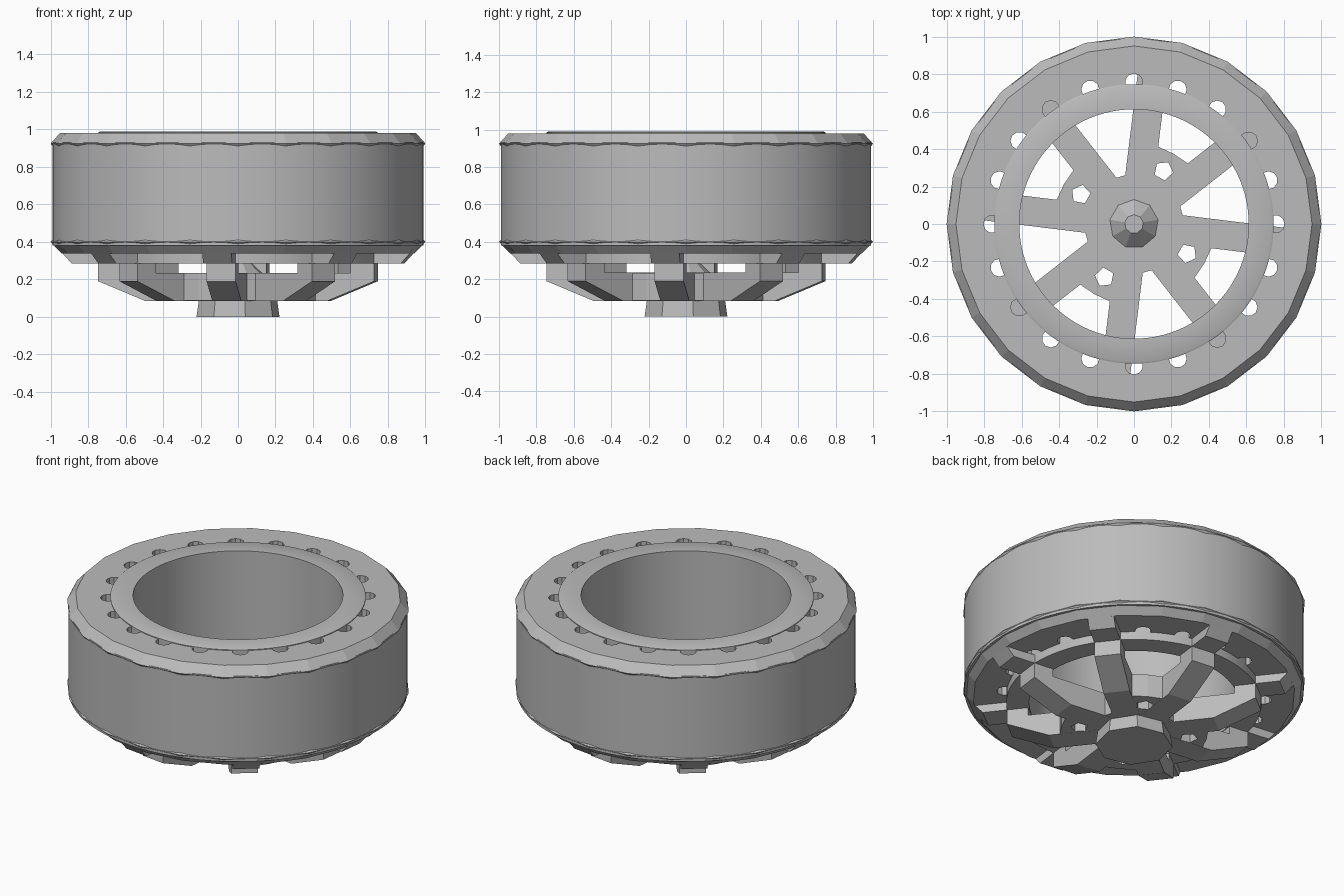
import bpy
import bmesh
from math import sin, cos, pi, radians

cube = bpy.data.objects.get("Cube")
if cube:
    bpy.data.objects.remove(cube, do_unlink=True)

GREY = (0.5, 0.5, 0.5, 1.0)
metal = bpy.data.materials.new("mid grey metal")
metal.use_nodes = True
metal.diffuse_color = GREY
metal.node_tree.nodes["Principled BSDF"].inputs["Base Color"].default_value = GREY


def polar(r, angle, z):
    return (r * cos(angle), r * sin(angle), z)


def finish(name, bm, smooth=None):
    bmesh.ops.recalc_face_normals(bm, faces=bm.faces)
    mesh = bpy.data.meshes.new(name)
    bm.to_mesh(mesh)
    bm.free()
    mesh.materials.append(metal)
    if smooth:
        mesh.shade_smooth()
        mesh.set_sharp_from_angle(angle=radians(smooth))
    obj = bpy.data.objects.new(name, mesh)
    bpy.context.collection.objects.link(obj)
    return obj


def lathe(name, profile, sides, smooth=None):
    """Revolve a closed (radius, height) profile round z."""
    bm = bmesh.new()
    loops = [[bm.verts.new(polar(r, 2 * pi * i / sides, z)) for r, z in profile]
             for i in range(sides)]
    count = len(profile)
    for i in range(sides):
        a, b = loops[i], loops[(i + 1) % sides]
        for j in range(count):
            k = (j + 1) % count
            bm.faces.new((a[j], b[j], b[k], a[k]))
    return finish(name, bm, smooth)


def add_prism(bm, bottom, top):
    """Close two matching rings of points into a solid."""
    low = [bm.verts.new(p) for p in bottom]
    high = [bm.verts.new(p) for p in top]
    bm.faces.new(low[::-1])
    bm.faces.new(high)
    for i in range(len(low)):
        j = (i + 1) % len(low)
        bm.faces.new((low[i], low[j], high[j], high[i]))


def frustum(name, sides, r0, z0, r1, z1, turn=0.0):
    bm = bmesh.new()
    steps = [turn + 2 * pi * i / sides for i in range(sides)]
    add_prism(bm, [polar(r0, a, z0) for a in steps], [polar(r1, a, z1) for a in steps])
    return finish(name, bm)


def hole_cutter(name, count, start, distance, radius, sides):
    """A ring of upright pegs used only for cutting."""
    bm = bmesh.new()
    for k in range(count):
        turn = start + 2 * pi * k / count
        cx, cy, _ = polar(distance, turn, 0)
        rings = [[(cx + radius * cos(turn + 2 * pi * i / sides),
                   cy + radius * sin(turn + 2 * pi * i / sides), z)
                  for i in range(sides)] for z in (-0.5, 1.5)]
        add_prism(bm, *rings)
    obj = finish(name, bm)
    obj.hide_render = True
    obj.hide_viewport = True
    return obj


def cut(obj, cutter):
    mod = obj.modifiers.new("holes", "BOOLEAN")
    mod.operation = "DIFFERENCE"
    mod.solver = "EXACT"
    mod.object = cutter


# Outer drum and inner tube
lathe("outer_drum", [(0.99, 0.38), (0.99, 0.93), (0.94, 0.93), (0.94, 0.38)], 96, 30)
lathe("inner_tube", [(0.745, 0.285), (0.745, 0.985), (0.735, 0.99),
                     (0.612, 0.99), (0.612, 0.285)], 96, 30)

# Faceted rims with a ring of scalloped holes
notches = hole_cutter("rim_hole_cutter", 20, 0, 0.755, 0.048, 10)
upper = lathe("upper_rim", [(0.74, 0.905), (0.985, 0.905), (1.0, 0.925),
                            (0.95, 0.98), (0.74, 0.98)], 24)
lower = lathe("lower_rim", [(0.74, 0.415), (0.985, 0.415), (1.0, 0.4),
                            (0.94, 0.337), (0.74, 0.337)], 24)
for rim in (upper, lower):
    cut(rim, notches)

# Eight bent spokes under the drum
SPOKE = [(0.18, 0.085), (0.49, 0.085), (0.742, 0.19), (0.742, 0.285), (0.885, 0.285),
         (0.935, 0.34), (0.615, 0.34), (0.615, 0.235), (0.18, 0.235)]
HALF = 0.078
for n in range(8):
    a = radians(83 + 45 * n)
    bm = bmesh.new()
    sides = [[(r * cos(a) - s * sin(a), r * sin(a) + s * cos(a), z) for r, z in SPOKE]
             for s in (-HALF, HALF)]
    add_prism(bm, *sides)
    finish(f"spoke_{n + 1}", bm)

# Hub plate webbing the spokes together in pairs
outline = []
for n in range(4):
    for offset, r in ((-22.5, 0.45), (0, 0.43), (22.5, 0.45), (37.5, 0.265), (52.5, 0.265)):
        outline.append((r, radians(60.5 + 90 * n + offset)))
bm = bmesh.new()
add_prism(bm, [polar(r, a, 0.086) for r, a in outline],
          [polar(r, a, 0.234) for r, a in outline])
plate = finish("hub_plate", bm)
cut(plate, hole_cutter("hub_hole_cutter", 4, radians(61), 0.325, 0.052, 5))

# Centre boss below and faceted nut above
frustum("hub_boss", 8, 0.225, 0.0, 0.212, 0.09, radians(10))
frustum("hub_nut", 9, 0.135, 0.23, 0.05, 0.31, radians(10))
